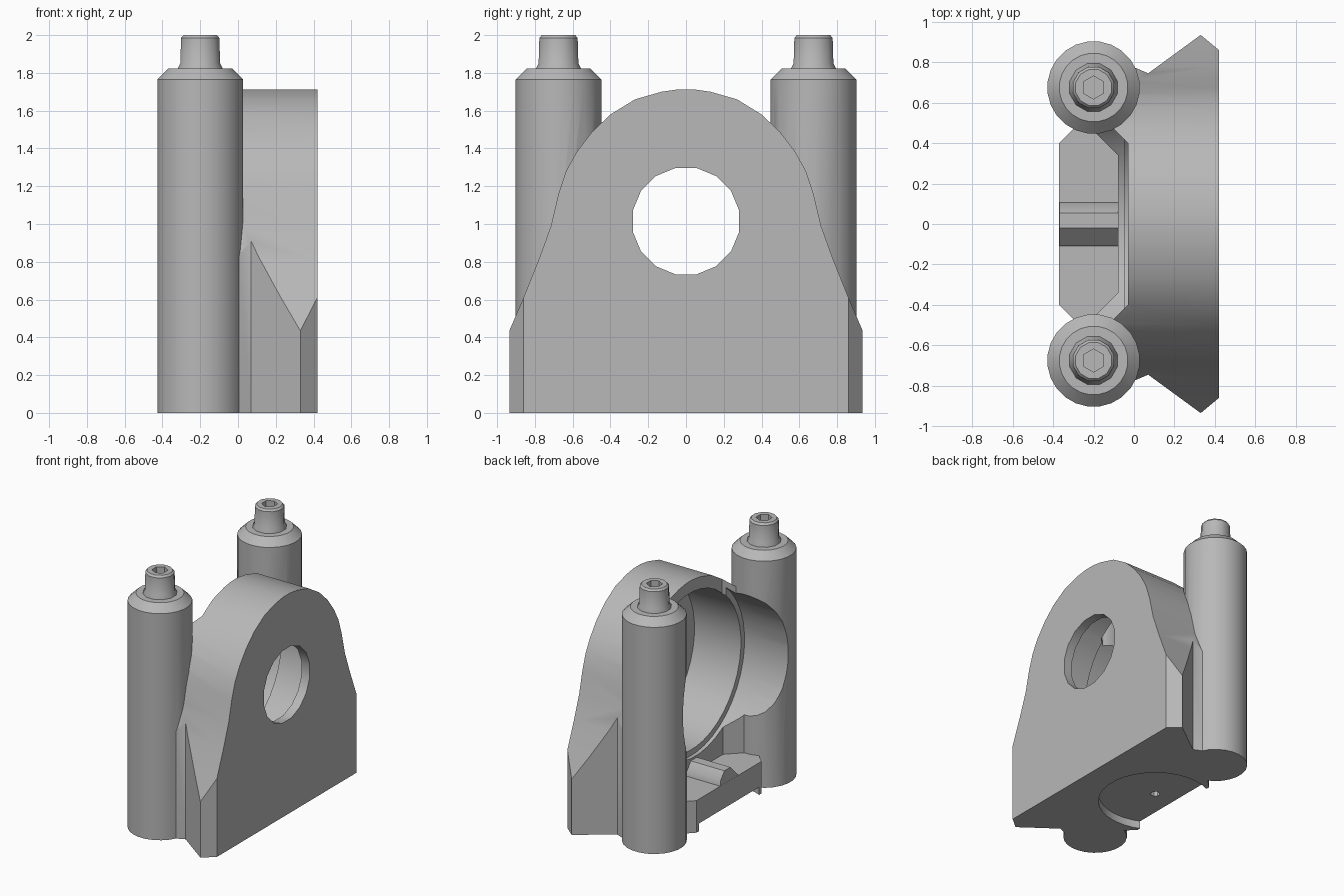
import bpy, bmesh, math
from mathutils import Matrix, Vector

if "Cube" in bpy.data.objects:
    bpy.data.objects.remove(bpy.data.objects["Cube"], do_unlink=True)

grey = bpy.data.materials.new("plain_grey")
grey.use_nodes = True
grey.diffuse_color = (0.48, 0.48, 0.48, 1)
grey.node_tree.nodes["Principled BSDF"].inputs["Base Color"].default_value = grey.diffuse_color

TO_X = Matrix(((0, 0, 1), (1, 0, 0), (0, 1, 0)))   # (a, b, h) -> x=h, y=a, z=b
TO_Z = Matrix.Identity(3)


def finish(name, bm):
    bmesh.ops.recalc_face_normals(bm, faces=bm.faces)
    mesh = bpy.data.meshes.new(name)
    bm.to_mesh(mesh)
    bm.free()
    ob = bpy.data.objects.new(name, mesh)
    mesh.materials.append(grey)
    bpy.context.collection.objects.link(ob)
    return ob


def prism(name, outline, low, high, axis=TO_Z):
    """Extrude a closed 2D outline between two heights."""
    bm = bmesh.new()
    face = bm.faces.new([bm.verts.new(axis @ Vector((a, b, low))) for a, b in outline])
    new = bmesh.ops.extrude_face_region(bm, geom=[face])["geom"]
    bmesh.ops.translate(bm, vec=axis @ Vector((0, 0, high - low)),
                        verts=[v for v in new if isinstance(v, bmesh.types.BMVert)])
    return finish(name, bm)


def circle(radius, sides, a=0, b=0):
    steps = [math.tau * (i + 0.5) / sides for i in range(sides)]
    return [(a + radius * math.cos(t), b + radius * math.sin(t)) for t in steps]


def lathe(name, profile, sides, x, y):
    """Stack of rings (radius, z) closed with caps."""
    bm = bmesh.new()
    rings = [[bm.verts.new((px, py, z)) for px, py in circle(r, sides, x, y)] for r, z in profile]
    for low, high in zip(rings, rings[1:]):
        for i in range(sides):
            j = (i + 1) % sides
            bm.faces.new((low[i], low[j], high[j], high[i]))
    bm.faces.new(rings[0])
    bm.faces.new(rings[-1])
    return finish(name, bm)


def combine(ob, tool, operation):
    mod = ob.modifiers.new(operation, "BOOLEAN")
    mod.operation, mod.solver, mod.object = operation, "EXACT", tool
    bpy.context.view_layer.objects.active = ob
    bpy.ops.object.modifier_apply(modifier=mod.name)
    bpy.data.objects.remove(tool, do_unlink=True)


def mirrored(half, flip):
    return half + [flip(p) for p in reversed(half)]


def flip_a(p):
    return (-p[0], p[1])


def flip_b(p):
    return (p[0], -p[1])


BORE_Z, POST_X, POST_Y = 1.015, -0.2, 0.675

# Housing: flared footprint limited by an arched face outline
footprint = [(0.42, 0.86), (0.33, 0.935), (0.07, 0.745), (0, 0.775), (-0.12, 0.77),
             (-0.2, 0.65), (-0.2, 0.46), (-0.08, 0.34)]
housing = prism("housing", mirrored(footprint, flip_b), -0.1, 1.9)
arch = [(0.95, -0.3), (0.95, 0.4), (0.86, 0.61), (0.78, 0.81), (0.715, 0.99), (0.675, 1.16),
        (0.635, 1.28), (0.58, 1.38), (0.5, 1.485), (0.4, 1.58), (0.27, 1.66), (0.13, 1.7),
        (0.04, 1.713)]
combine(housing, prism("arch_limit", mirrored(arch, flip_a), -1, 1, TO_X), "INTERSECT")
upper = [(-0.03, 0.4), (-0.1, 0.47), (-0.6, 0.47)]
combine(housing, prism("upper_back_cut", mirrored(upper, flip_b), 0.9, 2), "DIFFERENCE")

# Foot behind the housing, with a raised rib
foot = [(0.05, 0.33), (-0.15, 0.5), (-0.27, 0.5), (-0.37, 0.4)]
combine(housing, prism("foot", mirrored(foot, flip_b), -0.15, 0.25), "UNION")
rib = [(-0.11, 0.2), (-0.11, 0.26), (-0.09, 0.28), (-0.02, 0.35), (0.055, 0.35),
       (0.1, 0.29), (0.115, 0.2)]
combine(housing, prism("rib", rib, -0.369, -0.05, TO_X), "UNION")

# Posts with chamfered shoulders
for side in (-1, 1):
    post = lathe("post", [(0.229, -0.2), (0.229, 1.765), (0.17, 1.823)], 24, POST_X, side * POST_Y)
    combine(housing, post, "UNION")

# Stepped bore, window in the face plate
for radius, sides, low, high in ((0.65, 40, -0.7, -0.05), (0.605, 40, -0.2, 0.35),
                                 (0.287, 16, 0.2, 0.6)):
    bore = prism("bore", circle(radius, sides, 0, BORE_Z), low, high, TO_X)
    combine(housing, bore, "DIFFERENCE")

# Flat underside with a round recess and a small blind hole
square = [(-2, -2), (2, -2), (2, 2), (-2, 2)]
combine(housing, prism("ground_cut", square, -1, 0), "DIFFERENCE")
combine(housing, prism("recess", circle(0.41, 32, POST_X), -0.5, 0.06), "DIFFERENCE")
combine(housing, prism("blind_hole", circle(0.033, 8, POST_X), -0.4, 0.16), "DIFFERENCE")

# Screw tips with hexagonal sockets
parts = [housing]
for side, word in ((-1, "front"), (1, "back")):
    y = side * POST_Y
    tip = lathe(word + "_screw_tip", [(0.122, 1.815), (0.122, 1.825), (0.109, 1.85),
                                      (0.105, 1.985), (0.092, 2.0)], 12, POST_X, y)
    combine(tip, prism("socket", circle(0.057, 6, POST_X, y), 1.9, 2.2), "DIFFERENCE")
    parts.append(tip)

# Smooth curved walls, crisp edges
bpy.ops.object.select_all(action="DESELECT")
for ob in parts:
    ob.select_set(True)
bpy.context.view_layer.objects.active = housing
bpy.ops.object.shade_smooth_by_angle(angle=math.radians(32))
